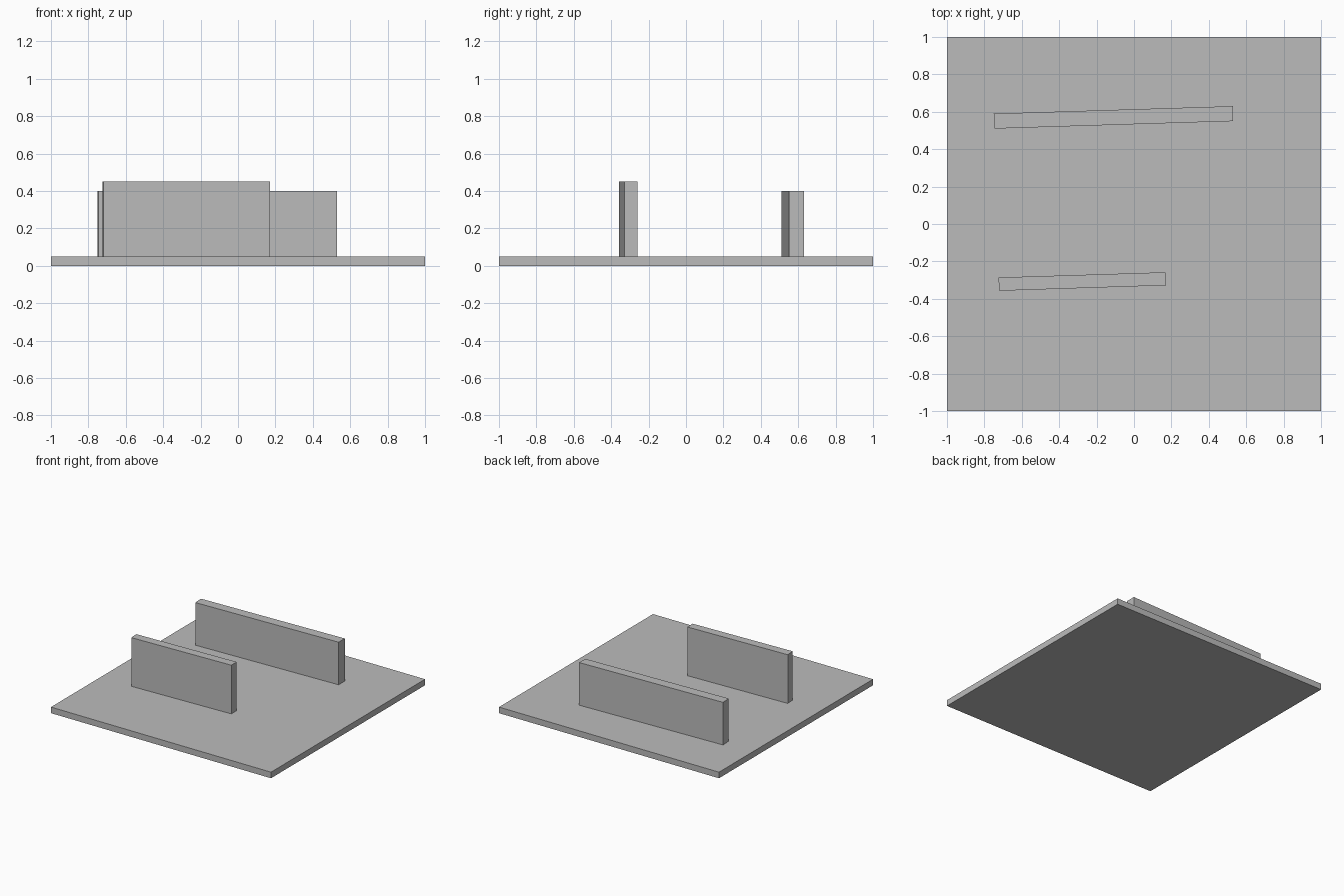
import bpy
import bmesh

cube = bpy.data.objects.get("Cube")
if cube:
    bpy.data.objects.remove(cube, do_unlink=True)

# Single plain grey for every part
grey = bpy.data.materials.new("plain_grey")
grey.use_nodes = True
colour = (0.5, 0.5, 0.5, 1)
grey.diffuse_color = colour
for node in grey.node_tree.nodes:
    if node.type == 'BSDF_PRINCIPLED':
        node.inputs["Base Color"].default_value = colour


def slab(name, footprint, bottom, top):
    """Extrude a counter-clockwise footprint from bottom to top."""
    bm = bmesh.new()
    face = bm.faces.new([bm.verts.new((x, y, bottom)) for x, y in footprint])
    result = bmesh.ops.extrude_face_region(bm, geom=[face], use_keep_orig=True)
    raised = [v for v in result["geom"] if isinstance(v, bmesh.types.BMVert)]
    bmesh.ops.translate(bm, verts=raised, vec=(0, 0, top - bottom))
    bmesh.ops.recalc_face_normals(bm, faces=bm.faces)
    mesh = bpy.data.meshes.new(name)
    bm.to_mesh(mesh)
    bm.free()
    mesh.materials.append(grey)
    obj = bpy.data.objects.new(name, mesh)
    bpy.context.collection.objects.link(obj)
    return obj


# Square floor plate
slab("floor_plate", [(-1, -1), (1, -1), (1, 1), (-1, 1)], 0, 0.05)

# Two slightly skewed upright walls
slab("back_wall", [(-0.745, 0.51), (0.53, 0.55), (0.53, 0.63), (-0.75, 0.59)], 0.05, 0.4)
slab("front_wall", [(-0.72, -0.357), (0.17, -0.328), (0.168, -0.258), (-0.725, -0.286)], 0.05, 0.45)
